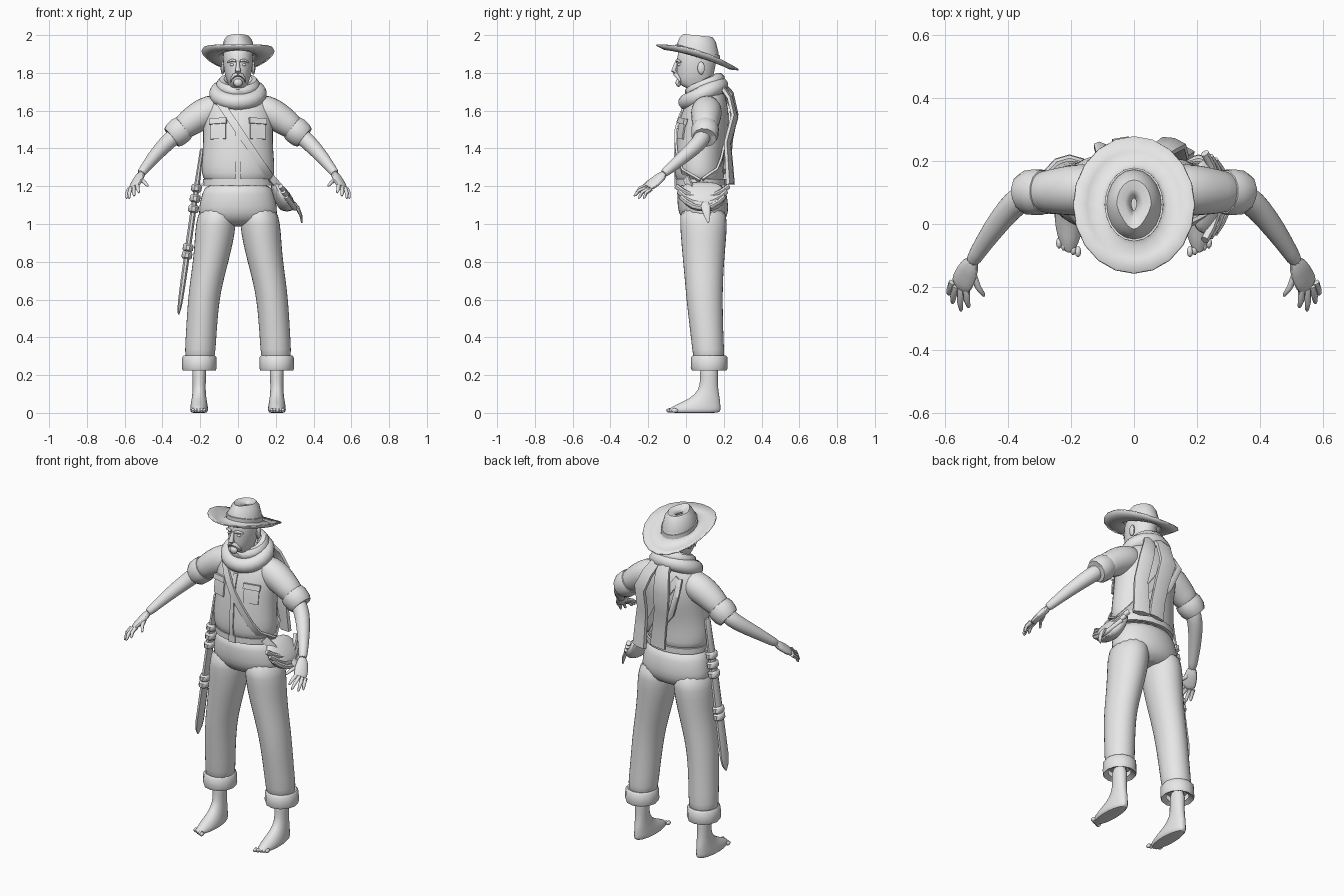
import bpy, bmesh, math
from mathutils import Vector
from mathutils.bvhtree import BVHTree

GREY = bpy.data.materials.new("plain grey")
GREY.diffuse_color = (0.8, 0.8, 0.8, 1)


def make(name, rings, loop=False, mirror=False, sub=0, caps=True, thick=0):
    """Skin a list of equal point rings into one object."""
    bm = bmesh.new()
    rows = [[bm.verts.new(p) for p in r] for r in rings]
    n = len(rows[0])
    for i in range(len(rows) if loop else len(rows) - 1):
        a, b = rows[i], rows[(i + 1) % len(rows)]
        for j in range(n):
            k = (j + 1) % n
            bm.faces.new((a[j], a[k], b[k], b[j]))
    if caps and not loop:
        bm.faces.new(rows[0][::-1])
        bm.faces.new(rows[-1])
    bmesh.ops.recalc_face_normals(bm, faces=bm.faces)
    mesh = bpy.data.meshes.new(name)
    bm.to_mesh(mesh)
    bm.free()
    mesh.materials.append(GREY)
    ob = bpy.data.objects.new(name, mesh)
    bpy.context.collection.objects.link(ob)
    if mirror:
        ob.modifiers.new("mirror", 'MIRROR').use_mirror_merge = False
    if thick:
        ob.modifiers.new("thickness", 'SOLIDIFY').thickness = thick
    if sub:
        ob.modifiers.new("smooth", 'SUBSURF').levels = sub
        ob.modifiers["smooth"].render_levels = sub
    return ob


def loft(name, rings, n=16, **kw):
    """Horizontal ellipses: x, y, z, rx, ry."""
    ang = [2 * math.pi * i / n for i in range(n)]
    return make(name, [[(x + rx * math.cos(t), y + ry * math.sin(t), z) for t in ang]
                       for x, y, z, rx, ry in rings], **kw)


def tube(name, pts, n=8, ref=(0, 1, 0), loop=False, **kw):
    """Sweep along x, y, z, width radius, depth radius; ref faces out of the width."""
    pts = [tuple(p) + ((p[3],) if len(p) == 4 else ()) for p in pts]
    P, rings = [Vector(p[:3]) for p in pts], []
    k = math.sqrt(2) if n == 4 else 1
    for i, p in enumerate(pts):
        a = P[i - 1] if loop or i else P[0]
        b = P[(i + 1) % len(P)] if loop or i < len(P) - 1 else P[-1]
        t = (b - a).normalized()
        u = Vector(ref).cross(t).normalized()
        v = t.cross(u)
        rings.append([P[i] + u * (k * p[3] * math.cos(q)) + v * (k * p[4] * math.sin(q))
                      for q in [2 * math.pi * (j + 0.5) / n for j in range(n)]])
    return make(name, rings, loop=loop, **kw)


def ball(name, c, r, **kw):
    s = [(-1, .05), (-.85, .53), (-.45, .9), (0, 1), (.45, .9), (.85, .53), (1, .05)]
    return loft(name, [(c[0], c[1], c[2] + r[2] * h, r[0] * w, r[1] * w) for h, w in s], n=10, **kw)


def ring(name, y, z, rx, ry, r, rise=0, count=20, n=8, rz=None):
    pts = []
    for i in range(count):
        t = 2 * math.pi * i / count
        pts.append((rx * math.cos(t), y + ry * math.sin(t), z + rise * math.sin(t), r, rz or r))
    return tube(name, pts, n=n, ref=(0, 0, 1), loop=True)


# shirt body
shirt = loft("shirt", [(0, .075, 1.215, .165, .115), (0, .075, 1.24, .19, .132), (0, .07, 1.30, .198, .134),
                       (0, .075, 1.40, .187, .132), (0, .09, 1.50, .187, .138), (0, .10, 1.58, .192, .128),
                       (0, .11, 1.64, .172, .11), (0, .115, 1.69, .13, .088), (0, .11, 1.74, .075, .065)],
             n=20, sub=1)
tree = BVHTree.FromPolygons([v.co for v in shirt.data.vertices], [p.vertices for p in shirt.data.polygons])


def on_shirt(x, z, side, off):
    hit = tree.ray_cast(Vector((x, side * 2, z)), Vector((0, -side, 0)))[0]
    return (x, (hit.y if hit else .08) + side * off, z)


# chest pockets with flaps, and front placket
for z0, z1, w, d, nm in [(1.45, 1.55, .043, .004, "pocket"), (1.53, 1.56, .048, .01, "pocket_flap")]:
    tube(nm, [on_shirt(.105, z0 + (z1 - z0) * i / 3, -1, d / 2) + (w, d) for i in range(4)],
         n=4, ref=(.35, -1, 0), mirror=True)
tube("placket", [on_shirt(0, 1.24 + .06 * i, -1, 0) + (.012, .004) for i in range(7)], n=4, ref=(0, -1, 0))

# belt and buckle
ring("belt", .078, 1.222, .176, .124, .009, n=4, rz=.017, count=24)
tube("belt_buckle", [(-.022, -.052, 1.222, .02, .008), (.022, -.052, 1.222, .02, .008)], n=4, ref=(0, 1, 0))

# trousers
loft("trouser_seat", [(0, .078, 1.225, .17, .12), (0, .085, 1.16, .193, .132), (0, .09, 1.09, .21, .138),
                      (0, .094, 1.03, .212, .126), (0, .1, .985, .13, .075)], n=20, sub=1)
loft("trouser_legs", [(.108, .09, 1.1, .096, .125), (.117, .093, 1.0, .11, .128), (.128, .093, .9, .104, .12),
                      (.145, .093, .8, .096, .111), (.165, .095, .7, .09, .103), (.182, .098, .6, .085, .098),
                      (.193, .108, .45, .083, .09), (.2, .118, .33, .083, .086), (.204, .122, .25, .078, .082)],
     sub=1, mirror=True)
loft("trouser_cuffs", [(.205, .123, .24, .06, .064), (.205, .123, .225, .088, .092), (.205, .123, .24, .092, .098),
                       (.205, .123, .295, .09, .096), (.205, .123, .305, .082, .086), (.205, .123, .3, .06, .06)],
     n=12, mirror=True, caps=False)

# bare feet
loft("feet", [(.206, .045, 0, .02, .08), (.206, .045, 0, .045, .138), (.206, .043, .018, .05, .146),
              (.206, .065, .045, .046, .12), (.206, .1, .075, .04, .082), (.206, .12, .12, .035, .052),
              (.205, .122, .18, .036, .047), (.205, .122, .28, .042, .052)], n=14, sub=1, mirror=True)
for i in range(5):
    ball("toe", (.178 + .015 * i, -.088 + .007 * i, .013), (.01, .018, .012), mirror=True)

# sleeves with rolled ends, forearms
tube("sleeves", [(.08, .11, 1.62, .07), (.14, .11, 1.605, .085), (.2, .107, 1.575, .085),
                 (.26, .103, 1.535, .074), (.33, .1, 1.478, .062)], n=12, sub=1, mirror=True)
tube("sleeve_rolls", [(.285, .102, 1.512, .055), (.288, .102, 1.51, .07), (.305, .101, 1.496, .075),
                      (.335, .1, 1.471, .072), (.352, .098, 1.457, .062), (.35, .098, 1.459, .04)],
     n=12, mirror=True)
tube("forearms", [(.31, .1, 1.49, .045), (.36, .082, 1.445, .046), (.40, .045, 1.405, .042),
                  (.45, -.02, 1.35, .036), (.50, -.095, 1.285, .026), (.517, -.125, 1.262, .024)],
     n=12, sub=1, mirror=True)

# hands
flat = (-.58, .31, -.71)
tube("palms", [(.508, -.11, 1.272, .025, .022), (.53, -.15, 1.235, .04, .021),
               (.545, -.185, 1.208, .043, .018), (.555, -.205, 1.19, .036, .013)],
     n=10, ref=flat, sub=1, mirror=True)
fingers = [((.577, -.185, 1.185), (.59, -.225, 1.135)), ((.566, -.197, 1.19), (.577, -.253, 1.135)),
           ((.55, -.205, 1.195), (.55, -.277, 1.148)), ((.533, -.205, 1.205), (.525, -.266, 1.165)),
           ((.513, -.155, 1.235), (.476, -.23, 1.2))]
for a, b in fingers:
    A, B = Vector(a), Vector(b)
    M = A.lerp(B, .55) + Vector((.003, -.005, .006))
    tube("finger", [(*A, .012), (*M, .010), (*A.lerp(B, .9), .007), (*B, .003)], ref=flat, mirror=True)

# head and face
loft("head", [(0, .1, 1.64, .06, .06), (0, .095, 1.71, .058, .062), (0, .05, 1.73, .045, .078),
              (0, .045, 1.755, .06, .094), (0, .05, 1.80, .073, .1), (0, .055, 1.85, .08, .106),
              (0, .06, 1.9, .082, .108), (0, .065, 1.945, .07, .09)], n=18, sub=1)
tube("nose", [(0, -.048, 1.86, .008), (0, -.058, 1.835, .011), (0, -.064, 1.812, .016), (0, -.05, 1.8, .012)], mirror=False)
ball("ears", (.081, .08, 1.825), (.011, .02, .034), mirror=True)
ball("eyes", (.03, -.035, 1.843), (.013, .01, .008), mirror=True)
tube("eyebrows", [(.012, -.05, 1.862, .007), (.03, -.045, 1.867, .008), (.055, -.028, 1.857, .005)], mirror=True)
tube("moustache", [(0, -.055, 1.792, .011), (.02, -.05, 1.787, .011), (.036, -.036, 1.768, .007),
                   (.04, -.028, 1.75, .003)], mirror=True)
ball("goatee", (0, -.04, 1.748), (.024, .016, .022))

# hat: upturned tilted brim, crown with pinched top
hat = []
for rx, ry, z, tilt, curl in [(.19, .217, 1.885, -.3, 1.0), (.15, .172, 1.876, -.3, .7), (.105, .13, 1.886, -.3, .2),
                              (.09, .114, 1.9, -.28, 0), (.086, .11, 1.93, -.2, 0), (.074, .096, 1.975, -.12, 0),
                              (.055, .078, 1.998, -.1, 0), (.03, .05, 1.99, -.05, 0), (.008, .02, 1.975, 0, 0)]:
    row = []
    for i in range(20):
        t = 2 * math.pi * i / 20
        pinch = 1 - .35 * max(0, -math.sin(t)) if 1.95 < z else 1
        x, y = rx * math.cos(t) * pinch, ry * math.sin(t)
        row.append((x, .062 + y, z + tilt * y + curl * x * x))
    hat.append(row)
make("hat", hat, caps=False, thick=.007)
ring("hat_band", .062, 1.91, .089, .113, .004, rise=-.029, n=4, rz=.012)

# neck scarf: two overlapping rolls
ring("scarf_lower_roll", .092, 1.69, .11, .09, .044, rise=.045, count=22, n=10)
ring("scarf_upper_roll", .1, 1.735, .085, .075, .032, rise=.035, count=20)

# cross strap over chest and back
for side, a, b in [(-1, (-.1, 1.65), (.185, 1.225)), (1, (-.09, 1.66), (.18, 1.23))]:
    pts = []
    for i in range(9):
        u = i / 8
        pts.append(on_shirt(a[0] + (b[0] - a[0]) * u, a[1] + (b[1] - a[1]) * u, side, .006) + (.02, .006))
    tube("cross_strap", pts, n=4, ref=(0, side, 0))
tube("strap_end", [(.175, .0, 1.245, .02, .006), (.215, .02, 1.2, .02, .006), (.24, .04, 1.15, .02, .006)],
     n=4, ref=(1, -1, 0))

# cloth tails hanging down the back
tube("back_cloth", [(.0, .17, 1.76, .035, .02), (-.01, .235, 1.69, .05, .018), (-.02, .262, 1.58, .058, .016),
                    (.0, .235, 1.45, .05, .014), (.02, .225, 1.33, .05, .014), (.03, .225, 1.23, .055, .012)],
     n=6, ref=(0, 1, 0))
tube("side_cloth", [(.05, .18, 1.74, .03, .018), (.09, .235, 1.66, .04, .016), (.125, .258, 1.57, .046, .016),
                    (.135, .22, 1.43, .045, .016), (.14, .228, 1.32, .05, .018), (.145, .235, 1.21, .055, .02)],
     n=6, ref=(.3, 1, 0))
tube("back_fold", [(-.1, .2, 1.66, .018, .012), (-.11, .248, 1.58, .02, .014), (-.06, .225, 1.45, .02, .012),
                   (.08, .205, 1.28, .022, .012)], n=6)

# hip bag: slanted pouch, sagging folds, loose tail
loft("bag", [(.19, .085, 1.225, .022, .08), (.215, .085, 1.19, .04, .12), (.24, .088, 1.14, .055, .128),
             (.255, .095, 1.095, .05, .1), (.26, .1, 1.065, .03, .05)], n=14, sub=1)
for k in range(3):
    tube("bag_fold", [(.225 + .015 * k + .045 * (1 - u * u), .087 + u * (.138 - .012 * k),
                       1.2 - .028 * k - .06 * (1 - u * u), .014)
                      for u in [-1, -.75, -.4, 0, .4, .75, 1]], ref=(0, 0, 1))
tube("bag_tail", [(.29, .1, 1.11, .02, .014), (.315, .105, 1.085, .026, .012), (.333, .112, 1.045, .018, .008),
                  (.338, .118, 1.005, .004, .004)], ref=(1, 0, 0))

# sheathed blade at the hip
def along(z):
    return (-.19 - .142 * (1.4 - z), .07, z)


tube("scabbard", [along(z) + (w, d) for z, w, d in [(1.4, .016, .008), (1.385, .024, .012), (1.3, .026, .013),
     (1.2, .03, .016), (.9, .032, .017), (.7, .034, .016), (.6, .036, .014), (.555, .028, .011), (.52, .005, .004)]],
     n=8, ref=(1, 0, 0))
for z in (1.19, 1.135, 1.08, .875, .835):
    tube("scabbard_binding", [along(z + h) + (w, w * .68) for h, w in
                              [(-.02, .03), (-.012, .041), (.012, .041), (.02, .03)]], n=10, ref=(1, 0, 0))
tube("scabbard_hanger", [(-.17, .07, 1.225, .014, .006), (-.2, .07, 1.2, .014, .006), (-.22, .07, 1.15, .014, .006)],
     n=4, ref=(1, 0, 0))

# smooth shading with sharp edges kept
for ob in bpy.context.scene.objects:
    ob.select_set(True)
    bpy.context.view_layer.objects.active = ob
bpy.ops.object.shade_smooth_by_angle(angle=math.radians(45))
